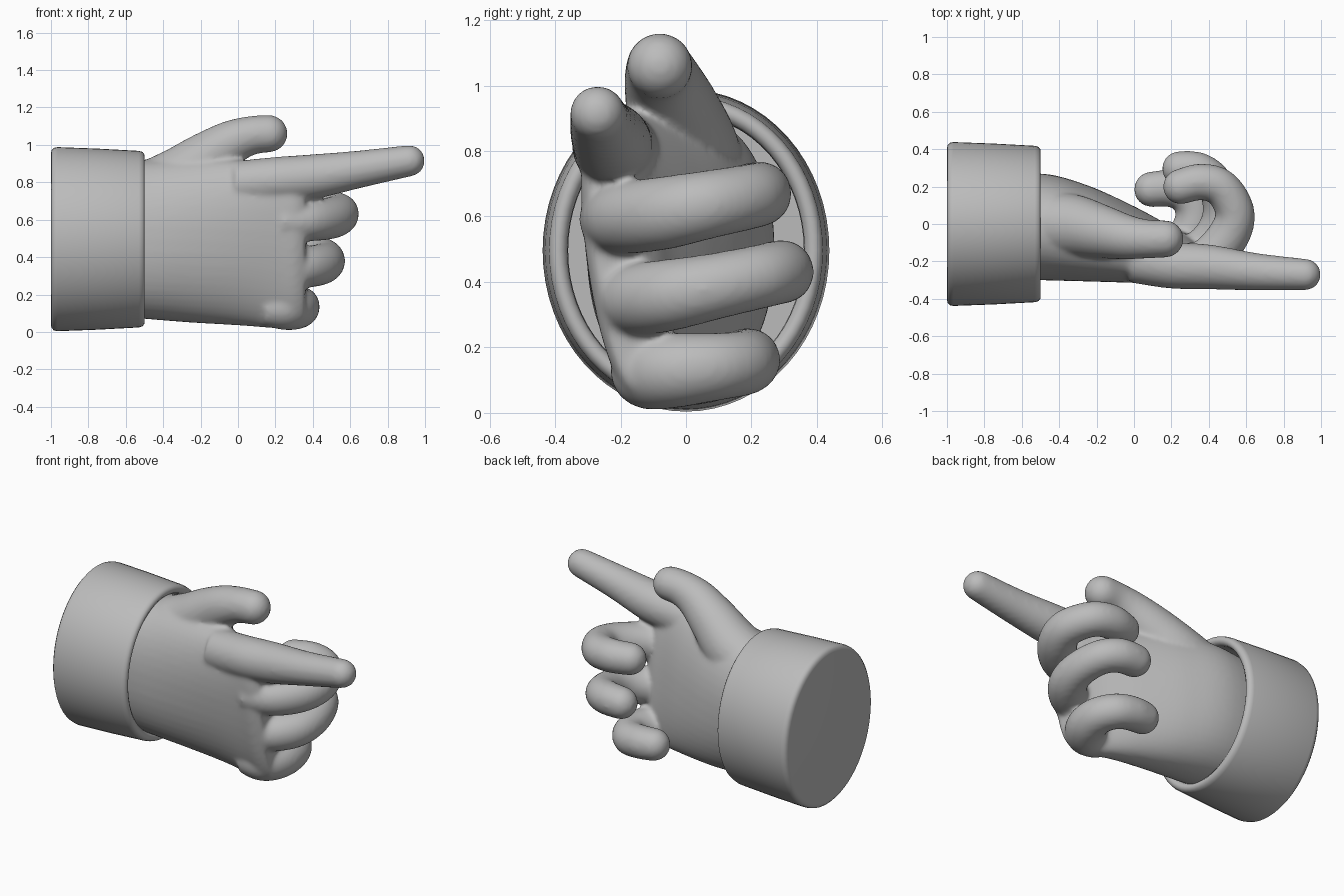
import bpy, bmesh, math
from mathutils import Vector

if "Cube" in bpy.data.objects:
    bpy.data.objects.remove(bpy.data.objects["Cube"])

grey = bpy.data.materials.new("plain grey")
grey.diffuse_color = (0.5, 0.5, 0.5, 1)
grey.use_nodes = True
grey.node_tree.nodes["Principled BSDF"].inputs["Base Color"].default_value = grey.diffuse_color


def spline(pts, steps=8):
    """Catmull-Rom samples through points of any dimension."""
    p = [pts[0]] + list(pts) + [pts[-1]]
    out = []
    for i in range(1, len(p) - 2):
        for s in range(steps):
            t = s / steps
            out.append([0.5 * (2 * b + (c - a) * t + (2 * a - 5 * b + 4 * c - d) * t * t
                        + (3 * b - a - 3 * c + d) * t ** 3)
                        for a, b, c, d in zip(*p[i - 1:i + 3])])
    return out + [list(pts[-1])]


def loft(bm, rings):
    """Skin closed rings of points and cap both ends."""
    rows = [[bm.verts.new(v) for v in r] for r in rings]
    n = len(rows[0])
    for a, b in zip(rows, rows[1:]):
        for i in range(n):
            bm.faces.new((a[i], a[(i + 1) % n], b[(i + 1) % n], b[i]))
    bm.faces.new(rows[0][::-1])
    bm.faces.new(rows[-1])


def finger(bm, pts, n=24):
    """Round tube with a domed tip; each point is x, y, z, radius."""
    s = spline(pts)
    cen = [Vector(q[:3]) for q in s]
    rad = [q[3] for q in s]
    tip = (cen[-1] - cen[-2]).normalized()
    for k in range(1, 8):
        a = k / 7.3 * math.pi / 2
        cen.append(Vector(s[-1][:3]) + tip * s[-1][3] * math.sin(a))
        rad.append(s[-1][3] * math.cos(a))
    rings = []
    for i, c in enumerate(cen):
        t = (cen[min(i + 1, len(cen) - 1)] - cen[max(i - 1, 0)]).normalized()
        side = t.cross(Vector((0, 0, 1))).normalized()
        up = side.cross(t)
        rings.append([c + rad[i] * (side * math.cos(2 * math.pi * j / n)
                                    + up * math.sin(2 * math.pi * j / n)) for j in range(n)])
    loft(bm, rings)


def make_object(name, bm):
    bmesh.ops.recalc_face_normals(bm, faces=bm.faces)
    for f in bm.faces:
        f.smooth = True
    me = bpy.data.meshes.new(name)
    bm.to_mesh(me)
    bm.free()
    me.materials.append(grey)
    ob = bpy.data.objects.new(name, me)
    bpy.context.collection.objects.link(ob)
    return ob


# Palm: x, bottom, top, centre y, half thickness, lean
hand = bmesh.new()
palm = [(-0.82, 0.10, 0.89, -0.02, 0.26, 0.0),
        (-0.50, 0.07, 0.92, -0.015, 0.285, 0.0),
        (-0.25, 0.05, 0.93, -0.05, 0.255, 0.06),
        (0.00, 0.035, 0.92, -0.11, 0.195, 0.12),
        (0.20, 0.02, 0.91, -0.165, 0.135, 0.14),
        (0.30, 0.025, 0.88, -0.19, 0.11, 0.14),
        (0.36, 0.07, 0.82, -0.20, 0.075, 0.14)]
rings = []
for x, lo, hi, yc, hy, lean in spline(palm, 6):
    ring = []
    for j in range(48):
        a = 2 * math.pi * j / 48
        c, s = math.cos(a), math.sin(a)
        dz = (hi - lo) / 2 * math.copysign(abs(s) ** 0.9, s)
        dy = hy * math.copysign(abs(c) ** 0.9, c)
        ring.append((x, yc + dy - lean * dz, (lo + hi) / 2 + dz))
    rings.append(ring)
loft(hand, rings)

# Index finger, thumb and the three curled fingers
finger(hand, [(0.00, -0.19, 0.79, 0.125), (0.20, -0.22, 0.81, 0.125),
              (0.40, -0.23, 0.83, 0.12), (0.65, -0.255, 0.87, 0.10), (0.915, -0.27, 0.915, 0.084)])
finger(hand, [(-0.50, 0.0, 0.72, 0.18), (-0.33, -0.01, 0.81, 0.17), (-0.18, -0.04, 0.92, 0.145),
              (-0.04, -0.07, 1.01, 0.12), (0.07, -0.08, 1.05, 0.104), (0.165, -0.08, 1.06, 0.10)])
finger(hand, [(0.22, -0.23, 0.59, 0.10), (0.38, -0.19, 0.595, 0.11), (0.50, -0.07, 0.61, 0.112),
              (0.54, 0.06, 0.635, 0.105), (0.47, 0.19, 0.66, 0.10), (0.36, 0.225, 0.67, 0.098),
              (0.25, 0.20, 0.67, 0.095)])
finger(hand, [(0.20, -0.18, 0.34, 0.10), (0.34, -0.15, 0.345, 0.11), (0.44, -0.05, 0.36, 0.11),
              (0.47, 0.08, 0.385, 0.102), (0.43, 0.22, 0.415, 0.098), (0.345, 0.285, 0.43, 0.098),
              (0.245, 0.295, 0.43, 0.095)])
finger(hand, [(0.14, -0.12, 0.13, 0.10), (0.25, -0.11, 0.128, 0.118), (0.315, -0.03, 0.13, 0.115),
              (0.325, 0.08, 0.14, 0.105), (0.27, 0.165, 0.15, 0.10), (0.18, 0.19, 0.16, 0.098),
              (0.095, 0.185, 0.165, 0.095)])

# Fuse the parts into one soft hand
ob = make_object("hand", hand)
m = ob.modifiers.new("fuse", 'REMESH')
m.mode = 'VOXEL'
m.voxel_size = 0.013
m.use_smooth_shade = True
m = ob.modifiers.new("soften", 'SMOOTH')
m.factor = 0.5
m.iterations = 10

# Cuff: oval sleeve with a rounded rim and hollow mouth; x and inset from the outer oval
cuff = bmesh.new()
profile = [(-1.0, 0.035), (-0.997, 0.018), (-0.985, 0.004), (-0.965, 0.0), (-0.75, 0.008),
           (-0.53, 0.02), (-0.51, 0.026), (-0.50, 0.04), (-0.50, 0.055), (-0.51, 0.07),
           (-0.53, 0.076), (-0.60, 0.078), (-0.76, 0.078)]
n = 64
loft(cuff, [[(x, (0.438 - d) * math.cos(2 * math.pi * j / n),
              0.496 + (0.492 - d) * math.sin(2 * math.pi * j / n)) for j in range(n)]
            for x, d in profile])
ob = make_object("cuff", cuff)
bpy.context.view_layer.objects.active = ob
ob.select_set(True)
bpy.ops.object.shade_smooth_by_angle(angle=math.radians(40))
